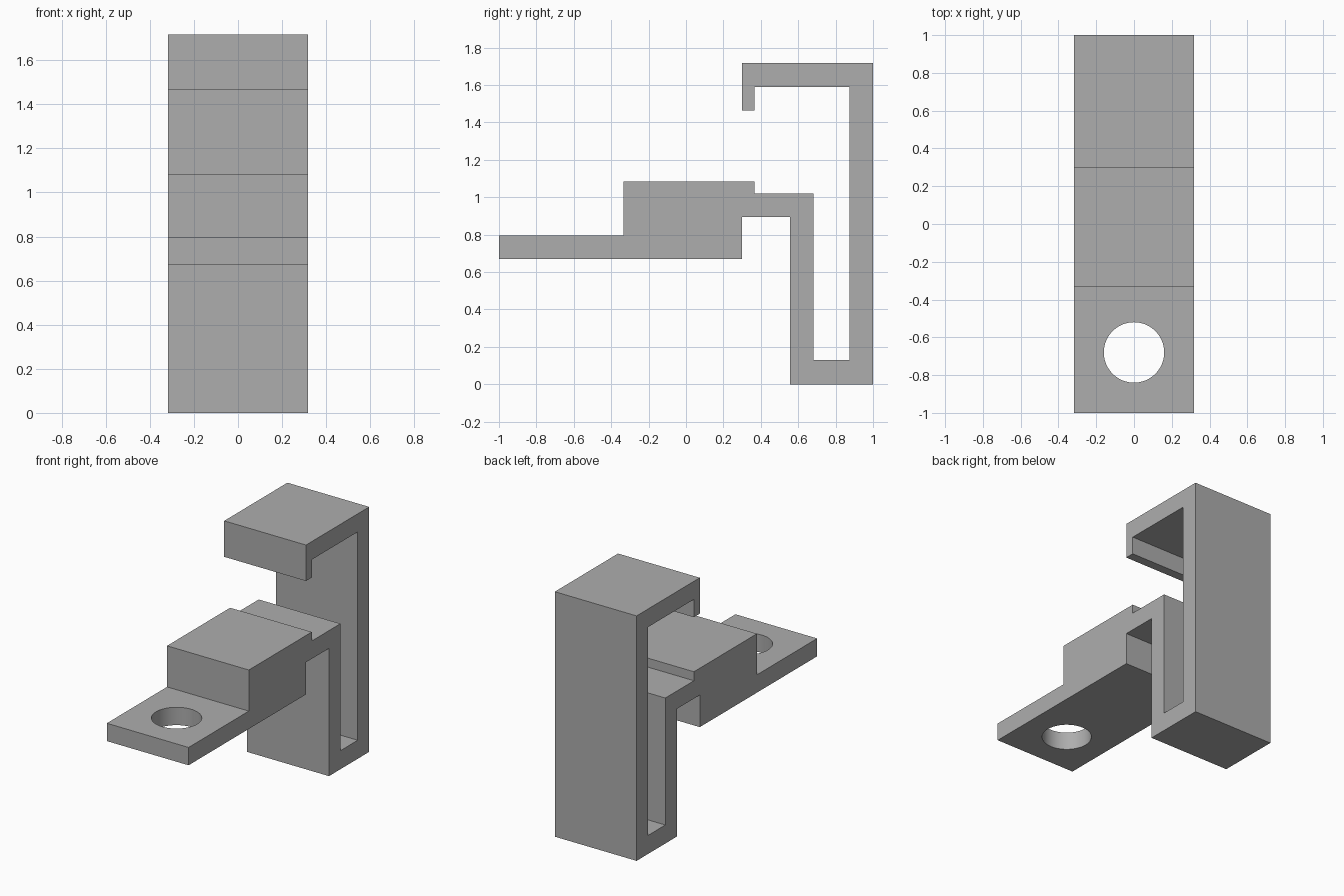
import bpy
import bmesh

HALF_WIDTH = 0.317

cube = bpy.data.objects.get("Cube")
if cube:
    bpy.data.objects.remove(cube, do_unlink=True)

# Single grey material
grey = bpy.data.materials.new("plain grey")
grey.use_nodes = True
colour = (0.42, 0.42, 0.42, 1.0)
grey.diffuse_color = colour
grey.node_tree.nodes["Principled BSDF"].inputs["Base Color"].default_value = colour

# Side profile (y, z): tongue, block, spring loop and hooked top
profile = [
    (-1.0, 0.67), (0.30, 0.67), (0.30, 0.895), (0.555, 0.895),
    (0.555, 0.0), (1.0, 0.0), (1.0, 1.717), (0.30, 1.717),
    (0.30, 1.465), (0.365, 1.465), (0.365, 1.59), (0.873, 1.59),
    (0.873, 0.13), (0.682, 0.13), (0.682, 1.02), (0.365, 1.02),
    (0.365, 1.083), (-0.333, 1.083), (-0.333, 0.795), (-1.0, 0.795),
]

# Extrude the profile across the width
bm = bmesh.new()
face = bm.faces.new([bm.verts.new((-HALF_WIDTH, y, z)) for y, z in profile])
side = bmesh.ops.extrude_face_region(bm, geom=[face])
moved = [v for v in side["geom"] if isinstance(v, bmesh.types.BMVert)]
bmesh.ops.translate(bm, vec=(2 * HALF_WIDTH, 0, 0), verts=moved)
bmesh.ops.recalc_face_normals(bm, faces=bm.faces)
mesh = bpy.data.meshes.new("clip_bracket")
bm.to_mesh(mesh)
bm.free()
bracket = bpy.data.objects.new("clip_bracket", mesh)
bpy.context.collection.objects.link(bracket)
mesh.materials.append(grey)

# Round screw hole through the tongue
bpy.ops.mesh.primitive_cylinder_add(vertices=64, radius=0.16, depth=0.4,
                                    location=(0, -0.68, 0.73))
cutter = bpy.context.object
cutter.name = "hole_cutter"
cutter.data.materials.append(grey)
cutter.hide_render = True

hole = bracket.modifiers.new("screw_hole", "BOOLEAN")
hole.operation = "DIFFERENCE"
hole.solver = "EXACT"
hole.object = cutter

bpy.ops.object.select_all(action="DESELECT")
bracket.select_set(True)
bpy.context.view_layer.objects.active = bracket
bpy.ops.object.modifier_apply(modifier=hole.name)
bpy.data.objects.remove(cutter, do_unlink=True)

# Smooth hole wall, crisp edges elsewhere
bpy.ops.object.shade_smooth_by_angle()
